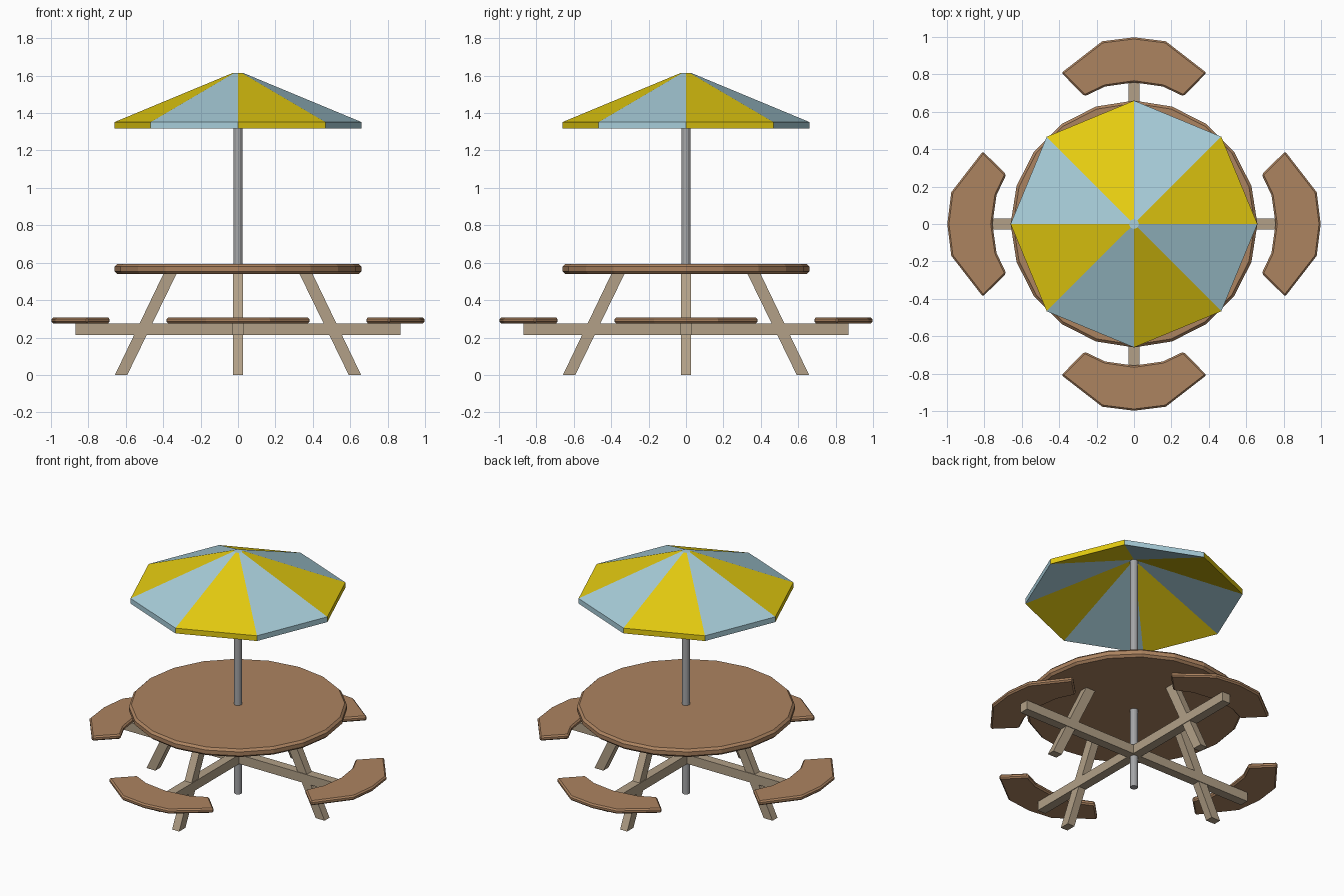
import bpy, bmesh
from math import sin, cos, pi, atan2
from mathutils import Matrix

cube = bpy.data.objects.get("Cube")
if cube:
    bpy.data.objects.remove(cube, do_unlink=True)


def material(name, rgb):
    lin = [(c / 255 / 12.92) if c < 11 else ((c / 255 + 0.055) / 1.055) ** 2.4 for c in rgb]
    m = bpy.data.materials.new(name)
    m.use_nodes = True
    m.diffuse_color = (*lin, 1)
    m.node_tree.nodes["Principled BSDF"].inputs["Base Color"].default_value = (*lin, 1)
    return m


wood = material("brown wood", (172, 131, 96))
timber = material("pale timber", (178, 160, 135))
metal = material("grey metal", (165, 166, 168))
yellow = material("yellow cloth", (228, 203, 16))
blue = material("light blue cloth", (168, 206, 218))


def finish(name, bm, mats, turn=0, bevel=0):
    """Turn a bmesh into an object, rotated about the pole."""
    bmesh.ops.recalc_face_normals(bm, faces=bm.faces)
    bm.transform(Matrix.Rotation(turn, 4, 'Z'))
    mesh = bpy.data.meshes.new(name)
    bm.to_mesh(mesh)
    bm.free()
    for m in mats:
        mesh.materials.append(m)
    ob = bpy.data.objects.new(name, mesh)
    bpy.context.collection.objects.link(ob)
    if bevel:
        mod = ob.modifiers.new("edge", 'BEVEL')
        mod.width, mod.segments = bevel, 1
        mod.limit_method, mod.angle_limit = 'ANGLE', 0.9
    return ob


def prism(points, offset):
    """Extrude a closed outline of 3D points along offset."""
    bm = bmesh.new()
    face = bm.faces.new([bm.verts.new(p) for p in points])
    out = bmesh.ops.extrude_face_region(bm, geom=[face])
    bmesh.ops.translate(bm, vec=offset, verts=[v for v in out["geom"] if isinstance(v, bmesh.types.BMVert)])
    return bm


def lathe(rings, sides):
    """Loft (radius, height) rings and cap both ends."""
    bm = bmesh.new()
    loops = [[bm.verts.new((r * cos(2 * pi * i / sides), r * sin(2 * pi * i / sides), z))
              for i in range(sides)] for r, z in rings]
    for a, b in zip(loops, loops[1:]):
        for i in range(sides):
            j = (i + 1) % sides
            bm.faces.new((a[i], a[j], b[j], b[i]))
    bm.faces.new(loops[0])
    bm.faces.new(loops[-1])
    return bm


# Table top and pole
finish("table_top", lathe([(0.66, 0.54), (0.66, 0.594)], 20), [wood], bevel=0.014)
finish("pole", lathe([(0.024, 0), (0.024, 1.6)], 12), [metal])

# Canopy: alternating panels chosen by the direction of each face
bm = lathe([(0.027, 1.615), (0.66, 1.352), (0.66, 1.317), (0.027, 1.58)], 8)
for f in bm.faces:
    c = f.calc_center_median()
    panel = int((atan2(c.y, c.x) % (2 * pi)) / (pi / 4))
    f.material_index = 1 if c.xy.length < 0.01 else panel % 2
finish("umbrella_canopy", bm, [yellow, blue])

# Crossed beams under the seats
for k, name in enumerate(("side_beam", "front_back_beam")):
    outline = [(-0.87, -0.03, 0.213), (0.87, -0.03, 0.213), (0.87, -0.03, 0.274), (-0.87, -0.03, 0.274)]
    finish(name, prism(outline, (0, 0.06, 0)), [timber], k * pi / 2)

# Four slanted legs and four curved seats
half = [(0.17, 0.977), (0.388, 0.808), (0.264, 0.683), (0.155, 0.735)]
seat = [(0, 0.998)] + half + [(0, 0.757)] + [(-x, y) for x, y in reversed(half)]
leg = [(0.592, 0), (0.658, 0), (0.398, 0.542), (0.328, 0.542)]
for k, side in enumerate(("left", "back", "right", "front")):
    finish(side + "_leg", prism([(x, -0.026, z) for x, z in leg], (0, 0.052, 0)), [timber], k * pi / 2)
    finish(side + "_seat", prism([(x, y, 0.276) for x, y in seat], (0, 0, 0.031)),
           [wood], (k - 1) * pi / 2, bevel=0.009)
